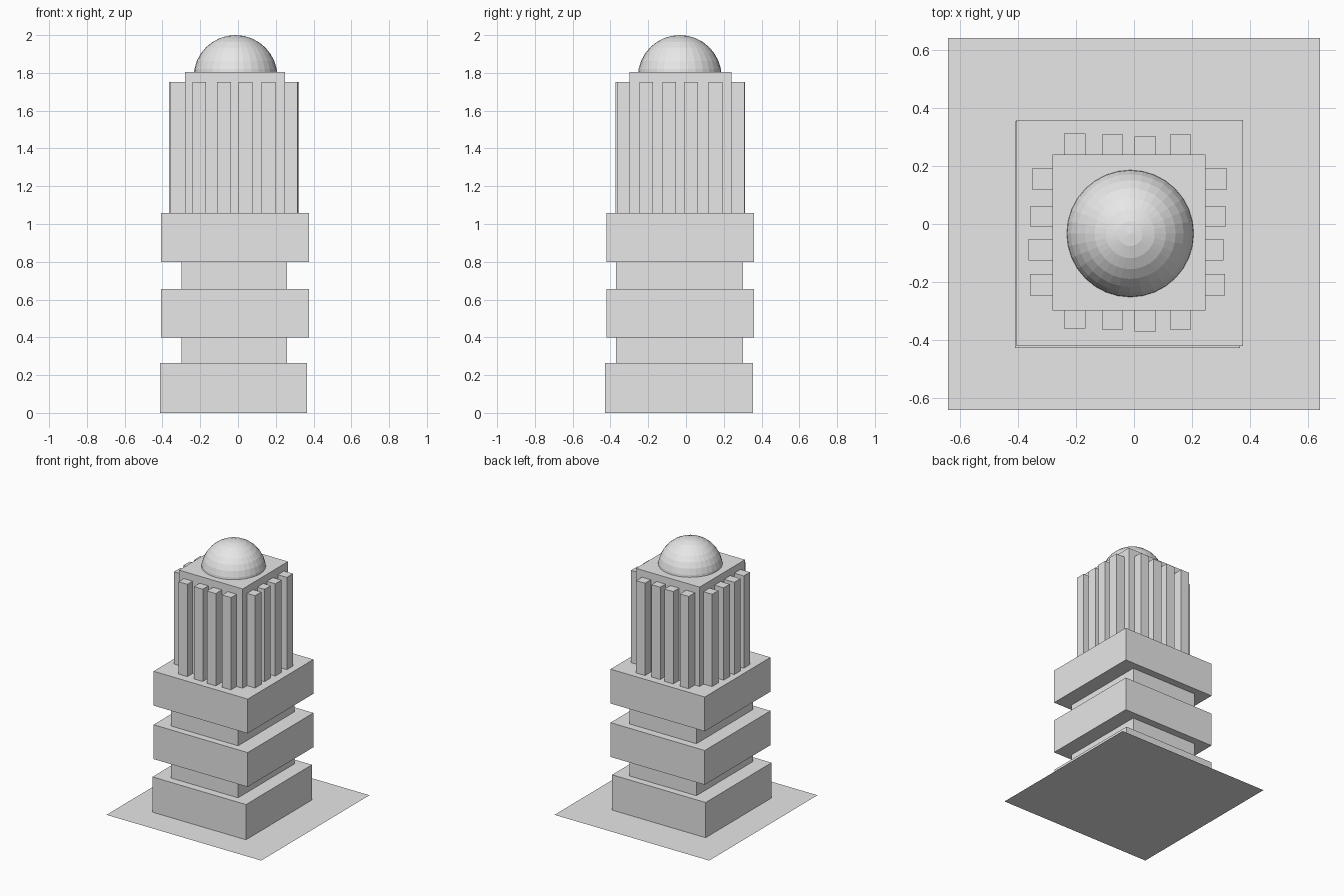
import bpy

cube = bpy.data.objects.get("Cube")
if cube:
    bpy.data.objects.remove(cube, do_unlink=True)

stone = bpy.data.materials.new("plain_grey")
stone.use_nodes = True
stone.diffuse_color = (0.8, 0.8, 0.8, 1)
stone.node_tree.nodes["Principled BSDF"].inputs["Base Color"].default_value = (0.8, 0.8, 0.8, 1)


def finish(name):
    obj = bpy.context.object
    obj.name = name
    obj.data.materials.append(stone)
    return obj


def box(name, xs, ys, zs):
    """Block spanning the given ranges on each axis."""
    spans = (xs, ys, zs)
    bpy.ops.mesh.primitive_cube_add(size=1, location=[(a + b) / 2 for a, b in spans])
    obj = finish(name)
    obj.scale = [b - a for a, b in spans]
    bpy.ops.object.transform_apply(location=False, rotation=False, scale=True)
    return obj


# Ground sheet
bpy.ops.mesh.primitive_plane_add(size=1.286, location=(0, 0, 0))
finish("ground_sheet")

# Stacked plinth: wide tiers separated by narrow necks
box("base_tier", (-0.412, 0.366), (-0.428, 0.355), (0, 0.265))
for name, low, high in (("middle_tier", 0.398, 0.656), ("upper_tier", 0.8, 1.058)):
    box(name, (-0.407, 0.376), (-0.422, 0.359), (low, high))
for name, low, high in (("lower_neck", 0.265, 0.398), ("upper_neck", 0.656, 0.8)):
    box(name, (-0.298, 0.26), (-0.37, 0.302), (low, high))

# Tower shaft
box("tower_shaft", (-0.281, 0.248), (-0.299, 0.24), (1.058, 1.805))

# Ribs: thin slabs passing right through the shaft, (offset, slab middle)
WIDTH, REACH = 0.073, 0.337
rib_z = (1.058, 1.752)
for i, (x, mid) in enumerate(((-0.205, -0.024), (-0.074, -0.028), (0.039, -0.035), (0.161, -0.028))):
    box(f"front_back_rib_{i + 1}", (x - WIDTH / 2, x + WIDTH / 2), (mid - REACH, mid + REACH), rib_z)
for i, (y, mid) in enumerate(((0.156, -0.015), (0.026, -0.02), (-0.089, -0.028), (-0.21, -0.022))):
    box(f"side_rib_{i + 1}", (mid - REACH, mid + REACH), (y - WIDTH / 2, y + WIDTH / 2), rib_z)

# Faceted dome, sunk into the shaft roof
bpy.ops.mesh.primitive_uv_sphere_add(segments=32, ring_count=16, radius=0.222,
                                     location=(-0.013, -0.033, 1.778))
finish("dome")
